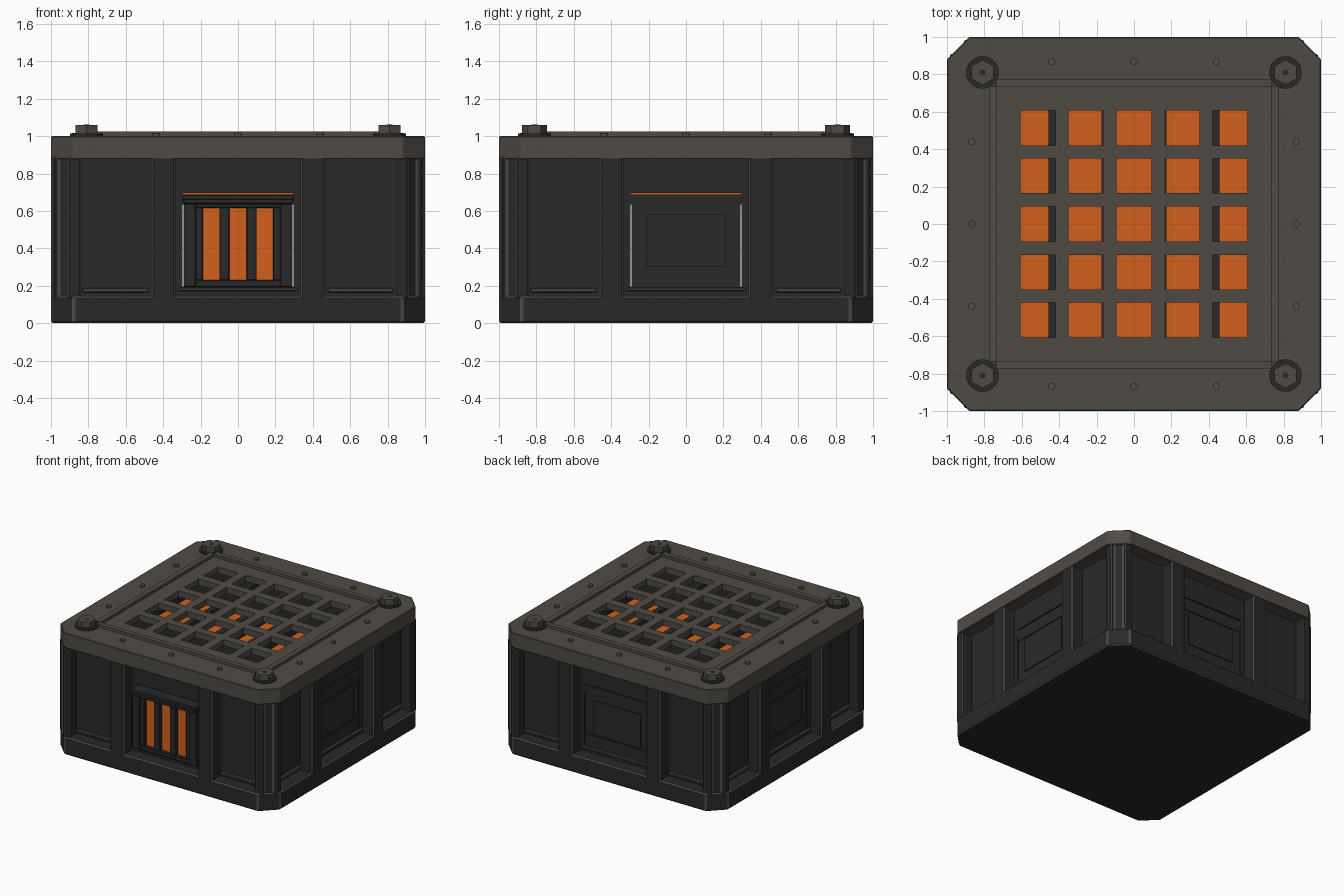
import bpy, bmesh, math
from mathutils import Matrix, Vector

if "Cube" in bpy.data.objects:
    bpy.data.objects.remove(bpy.data.objects["Cube"])


def material(name, rgb):
    m = bpy.data.materials.new(name)
    m.diffuse_color = (*rgb, 1)
    m.use_nodes = True
    m.node_tree.nodes["Principled BSDF"].inputs["Base Color"].default_value = m.diffuse_color
    return m


DARK = material("dark_metal", (0.022, 0.022, 0.022))
LID = material("warm_grey_metal", (0.078, 0.071, 0.060))
GLOW = material("orange_glow", (0.65, 0.115, 0.012))
TURN = [Matrix.Rotation(k * math.pi / 2, 4, 'Z') for k in range(4)]
ALL = (0, 1, 2, 3)


def finish(name, bm, mat, bevel=0, edge=None):
    bmesh.ops.recalc_face_normals(bm, faces=bm.faces)
    me = bpy.data.meshes.new(name)
    bm.to_mesh(me)
    bm.free()
    ob = bpy.data.objects.new(name, me)
    bpy.context.collection.objects.link(ob)
    me.materials.append(mat)
    if bevel:
        mod = ob.modifiers.new("bevel", 'BEVEL')
        mod.width, mod.segments = bevel, 1
        mod.limit_method, mod.angle_limit = 'ANGLE', math.radians(30)
        if edge:
            me.materials.append(edge)
            mod.material = 1
    return ob


def boxes(name, items, mat, sides=(0,), bevel=0, edge=None):
    """Boxes (x0,x1,y0,y1,z0,z1), repeated around the chosen sides."""
    bm = bmesh.new()
    for k in sides:
        for x0, x1, y0, y1, z0, z1 in items:
            m = (TURN[k] @ Matrix.Translation(((x0 + x1) / 2, (y0 + y1) / 2, (z0 + z1) / 2))
                 @ Matrix.Diagonal((x1 - x0, y1 - y0, z1 - z0, 1)))
            bmesh.ops.create_cube(bm, size=1, matrix=m)
    return finish(name, bm, mat, bevel, edge)


def prisms(name, outline, z0, z1, mat, sides=(0,), bevel=0, edge=None):
    """A plan outline extruded upward, repeated around the sides."""
    bm = bmesh.new()
    for k in sides:
        low, high = ([bm.verts.new(TURN[k] @ Vector((x, y, z))) for x, y in outline] for z in (z0, z1))
        bm.faces.new(low)
        bm.faces.new(high)
        for i in range(len(low)):
            bm.faces.new((low[i - 1], low[i], high[i], high[i - 1]))
    return finish(name, bm, mat, bevel, edge)


def discs(name, spots, r, z0, z1, n, mat):
    bm = bmesh.new()
    for x, y in spots:
        bmesh.ops.create_cone(bm, cap_ends=True, segments=n, radius1=r, radius2=r, depth=z1 - z0,
                              matrix=Matrix.Translation((x, y, (z0 + z1) / 2)))
    return finish(name, bm, mat)


def mirror_x(items):
    return items + [(-b, -a, *rest) for a, b, *rest in items]


# base slab with clipped corners
C = 0.88
octagon = [(-C, -1), (C, -1), (1, -C), (1, C), (C, 1), (-C, 1), (-1, C), (-1, -C)]
prisms("base", octagon, 0, 0.145, DARK, bevel=0.01, edge=LID)

# deeply recessed walls with a central opening on every side
W = -0.895
boxes("walls", mirror_x([(0.298, 0.89, W, -0.86, 0.13, 0.9)])
      + [(-0.298, 0.298, W, -0.86, 0.696, 0.9), (-0.298, 0.298, W, -0.86, 0.13, 0.195)], DARK, ALL)

# upright ribs and stepped corner posts
boxes("ribs", mirror_x([(0.335, 0.465, -0.999, -0.87, 0.12, 0.89)]), DARK, ALL, 0.01, LID)
prisms("corner_posts", [(0.84, -0.87), (0.84, -0.985), (0.908, -0.985), (0.908, -0.955),
                        (0.955, -0.908), (0.985, -0.908), (0.985, -0.84), (0.87, -0.84)],
       0.13, 0.89, DARK, ALL, 0.007, LID)

# sill bars at the foot of each recess
boxes("sills", mirror_x([(0.48, 0.83, W - 0.02, W + 0.01, 0.165, 0.188)])
      + [(-0.32, 0.32, W - 0.02, W + 0.01, 0.172, 0.19)], LID, ALL, 0.005)

# nearly flush hatches on three sides
boxes("hatches", [(-0.292, 0.292, W, -0.86, 0.195, 0.29), (-0.292, 0.292, W, -0.86, 0.59, 0.64),
                  (-0.298, 0.298, W, -0.86, 0.635, 0.687), (-0.292, 0.292, W + 0.006, -0.86, 0.29, 0.59),
                  (-0.215, 0.215, W - 0.003, -0.87, 0.3, 0.58)], DARK, (1, 2, 3))

# front vent: frame, hood, fins and glowing back
boxes("vent_frame", mirror_x([(0.225, 0.292, -0.955, -0.87, 0.195, 0.64)])
      + [(-0.297, 0.297, -0.98, -0.87, 0.66, 0.687), (-0.292, 0.292, -0.98, -0.87, 0.638, 0.665),
         (-0.25, 0.25, -0.95, -0.87, 0.195, 0.23), (-0.25, 0.25, -0.945, -0.87, 0.617, 0.64)],
      DARK, bevel=0.004)
boxes("vent_fins", mirror_x([(0.045, 0.1, -0.955, -0.89, 0.23, 0.62),
                             (0.187, 0.23, -0.945, -0.89, 0.23, 0.62)]), DARK, bevel=0.005)
boxes("vent_glow", [(-0.2, 0.2, -0.92, -0.91, 0.225, 0.62)], GLOW)
boxes("vent_back", [(-0.25, 0.25, -0.91, -0.87, 0.2, 0.64)], DARK)

# glowing bed inside, with dark bars above it
boxes("ember_bed", [(-0.85, 0.85, -0.85, 0.85, 0.687, 0.698)], GLOW)
boxes("inner_bars", mirror_x([(0.12, 0.174, -0.85, 0.85, 0.698, 0.83),
                              (0.41, 0.458, -0.85, 0.85, 0.698, 0.83)])
      + [(-0.75, 0.75, s - 0.025, s + 0.025, 0.85, 0.955) for s in (-0.385, 0.385)], DARK)

# lid frame: clipped outer edge around a square opening
bm = bmesh.new()
rings = []
Q = 0.74
square = [(Q, -Q), (Q, Q), (-Q, Q), (-Q, -Q)]
for z in (0.877, 1.0):
    rings.append(([bm.verts.new((x, y, z)) for x, y in octagon[1:] + octagon[:1]],
                  [bm.verts.new((x, y, z)) for x, y in square]))
for o, i in rings:
    for k in range(4):
        n = (k + 1) % 4
        bm.faces.new((o[2 * k], o[2 * k + 1], i[k]))
        bm.faces.new((o[2 * k + 1], o[2 * n], i[n], i[k]))
for part in (0, 1):
    a, b = rings[0][part], rings[1][part]
    for k in range(len(a)):
        n = (k + 1) % len(a)
        bm.faces.new((a[k], a[n], b[n], b[k]))
finish("lid_frame", bm, LID, 0.005)

# grate: a sheet with five by five square holes, given thickness
cuts = [-Q] + [c + s for c in (-0.5125, -0.2575, 0, 0.2575, 0.5125) for s in (-0.093, 0.093)] + [Q]
bm = bmesh.new()
grid = [[bm.verts.new((x, y, 1.0)) for y in cuts] for x in cuts]
for i in range(11):
    for j in range(11):
        if not (i % 2 and j % 2):
            bm.faces.new((grid[i][j], grid[i + 1][j], grid[i + 1][j + 1], grid[i][j + 1]))
grate = finish("grate", bm, LID)
if grate.data.polygons[0].normal.z < 0:
    grate.data.flip_normals()
mod = grate.modifiers.new("thickness", 'SOLIDIFY')
mod.thickness, mod.offset = 0.05, -1

# raised rim around the grate, notched at the corners
boxes("rim", [(-0.738, 0.738, -0.775, -0.735, 0.99, 1.024)], LID, ALL)

# corner bolts with washers, and small rivets along the frame
corners = [(x, y) for x in (-0.81, 0.81) for y in (-0.81, 0.81)]
discs("washers", corners, 0.087, 0.99, 1.015, 24, DARK)
discs("bolt_heads", corners, 0.067, 1.01, 1.06, 6, LID)
discs("bolt_sockets", corners, 0.016, 1.055, 1.062, 8, DARK)
discs("rivets", [p for t in (-0.44, 0, 0.44) for s in (-0.868, 0.868) for p in ((t, s), (s, t))],
      0.02, 0.99, 1.016, 12, LID)
